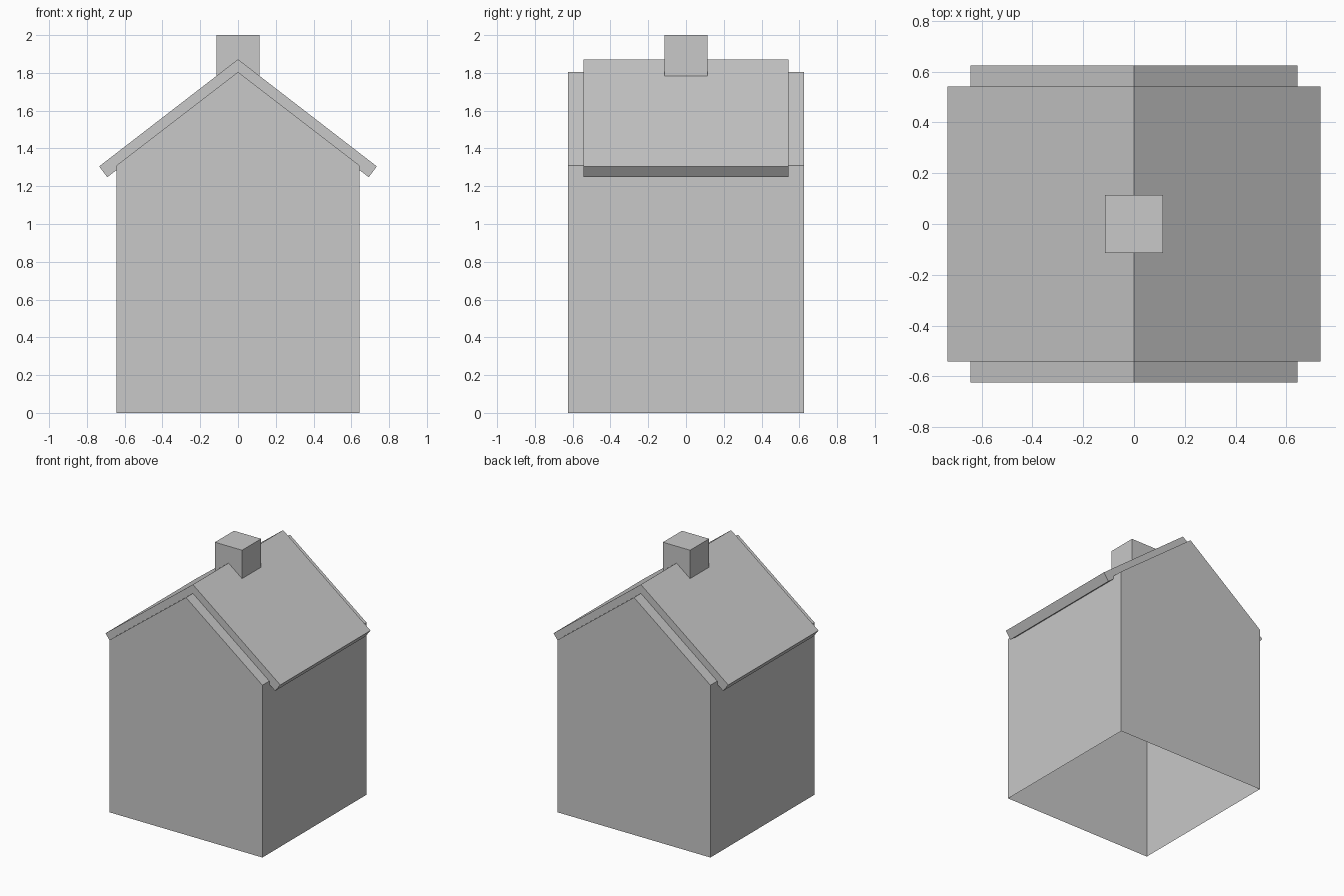
import bpy
import bmesh

cube = bpy.data.objects.get("Cube")
if cube:
    bpy.data.objects.remove(cube, do_unlink=True)

# Single plain grey
grey = bpy.data.materials.new("plain_grey")
grey.use_nodes = True
colour = (0.58, 0.58, 0.58, 1)
grey.diffuse_color = colour
grey.node_tree.nodes["Principled BSDF"].inputs["Base Color"].default_value = colour


def prism(name, profile, half_depth, open_bottom=False):
    """Extrude an x-z profile along y, centred on y = 0."""
    bm = bmesh.new()
    face = bm.faces.new([bm.verts.new((x, -half_depth, z)) for x, z in profile])
    result = bmesh.ops.extrude_face_region(bm, geom=[face], use_keep_orig=True)
    moved = [g for g in result["geom"] if isinstance(g, bmesh.types.BMVert)]
    bmesh.ops.translate(bm, verts=moved, vec=(0, 2 * half_depth, 0))
    bmesh.ops.recalc_face_normals(bm, faces=bm.faces)
    if open_bottom:
        floor = [f for f in bm.faces if all(v.co.z < 0.001 for v in f.verts)]
        bmesh.ops.delete(bm, geom=floor, context="FACES")
    mesh = bpy.data.meshes.new(name)
    bm.to_mesh(mesh)
    bm.free()
    mesh.materials.append(grey)
    obj = bpy.data.objects.new(name, mesh)
    bpy.context.collection.objects.link(obj)
    return obj


def mirrored(right_half, ridge_top, ridge_bottom):
    """Complete a profile about x = 0 from its outer points, listed top down."""
    left_half = [(-x, z) for x, z in reversed(right_half)]
    return [ridge_top] + right_half + ridge_bottom + left_half


# Gabled walls, hollow and open underneath
prism("house_walls", mirrored([(0.643, 1.31), (0.643, 0)], (0, 1.805), []),
      0.625, open_bottom=True)

# Bent roof slab with overhanging eaves, shorter than the gables
prism("roof", mirrored([(0.735, 1.305), (0.692, 1.248)], (0, 1.872), [(0, 1.78)]), 0.542)

# Square chimney straddling the ridge
prism("chimney", [(-0.114, 1.72), (0.114, 1.72), (0.114, 2), (-0.114, 2)], 0.114)
